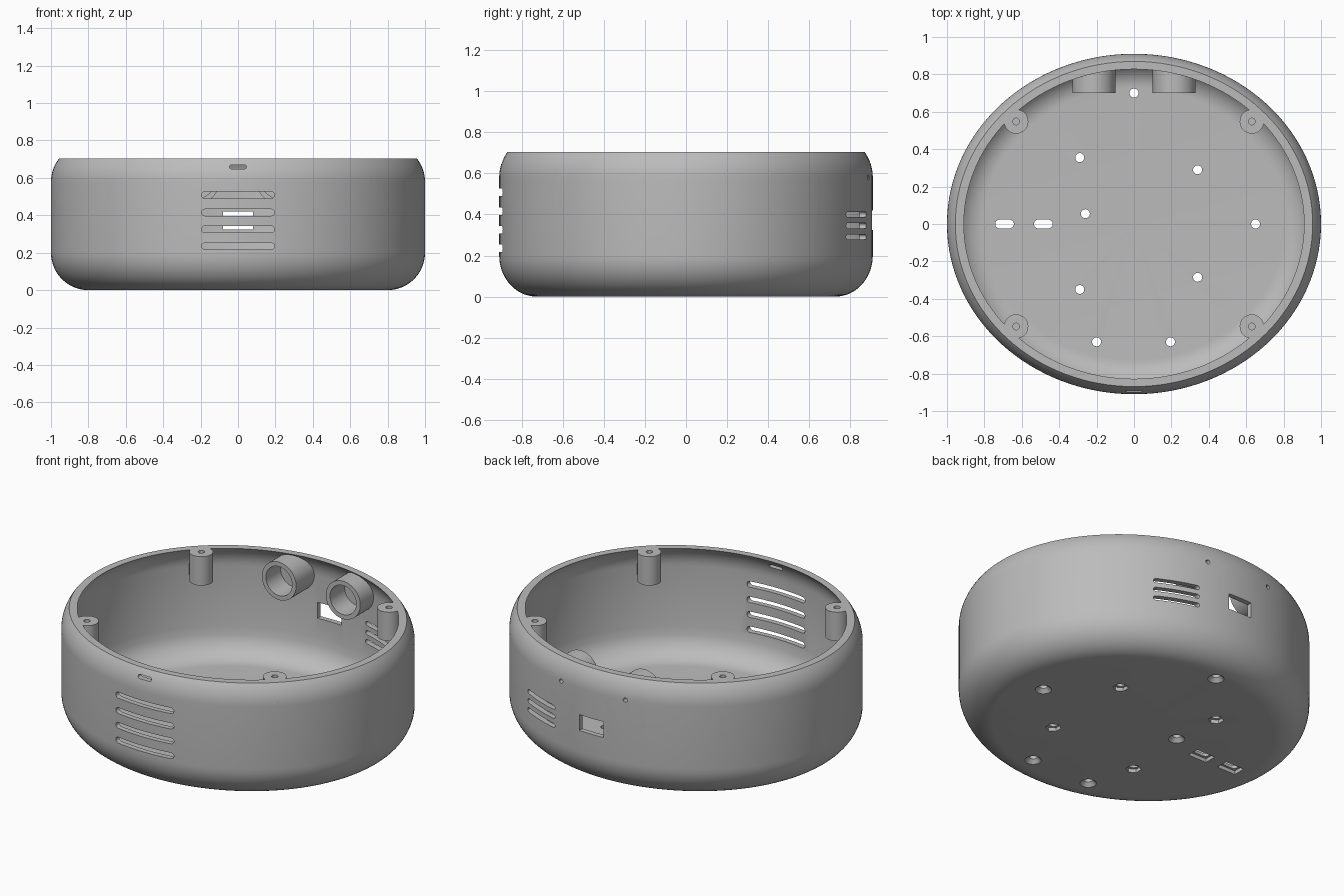
import bpy, bmesh, math
from mathutils import Matrix, Vector

if "Cube" in bpy.data.objects:
    bpy.data.objects.remove(bpy.data.objects["Cube"])

SEG, RY, TOP = 128, 0.91, 0.705
grey = bpy.data.materials.new("plain grey")
grey.diffuse_color = (0.5, 0.5, 0.5, 1)
grey.use_nodes = True
grey.node_tree.nodes["Principled BSDF"].inputs["Base Color"].default_value = grey.diffuse_color


def to_object(bm, name):
    bmesh.ops.recalc_face_normals(bm, faces=bm.faces)
    me = bpy.data.meshes.new(name)
    bm.to_mesh(me)
    bm.free()
    me.materials.append(grey)
    ob = bpy.data.objects.new(name, me)
    bpy.context.collection.objects.link(ob)
    return ob


def boolean(ob, other, op):
    m = ob.modifiers.new("bool", 'BOOLEAN')
    m.operation, m.solver, m.object = op, 'EXACT', other
    bpy.context.view_layer.objects.active = ob
    bpy.ops.object.modifier_apply(modifier=m.name)


def consume(ob, other, op):
    boolean(ob, other, op)
    bpy.data.objects.remove(other)


def arc(cx, cz, r, a0, a1, n):
    return [(cx + r * math.cos(math.radians(a0 + (a1 - a0) * i / n)),
             cz + r * math.sin(math.radians(a0 + (a1 - a0) * i / n))) for i in range(n + 1)]


def lathe(bm, profile):
    """Spin a profile that begins and ends on the axis into an elliptical solid."""
    rings = []
    for r, z in profile:
        if r < 1e-6:
            rings.append([bm.verts.new((0, 0, z))])
        else:
            rings.append([bm.verts.new((r * math.cos(2 * math.pi * i / SEG),
                                        RY * r * math.sin(2 * math.pi * i / SEG), z))
                          for i in range(SEG)])
    for a, b in zip(rings, rings[1:]):
        for i in range(SEG):
            j = (i + 1) % SEG
            quad = [a[i % len(a)], a[j % len(a)], b[j % len(b)], b[i % len(b)]]
            bm.faces.new(list(dict.fromkeys(quad)))


def cyl(bm, x, y, z0, z1, r0, r1=None, n=32):
    """Upright cylinder, cone or hexagonal prism."""
    bmesh.ops.create_cone(bm, cap_ends=True, segments=n, radius1=r0,
                          radius2=r0 if r1 is None else r1, depth=z1 - z0,
                          matrix=Matrix.Translation((x, y, (z0 + z1) / 2)))


def cyl_y(bm, x, z, y0, y1, r, n=48):
    """Cylinder lying front to back."""
    bmesh.ops.create_cone(bm, cap_ends=True, segments=n, radius1=r, radius2=r, depth=y1 - y0,
                          matrix=Matrix.Translation((x, (y0 + y1) / 2, z))
                          @ Matrix.Rotation(math.pi / 2, 4, 'X'))


def box(bm, centre, size, turn=0):
    bmesh.ops.create_cube(bm, size=1, matrix=Matrix.Translation(centre)
                          @ Matrix.Rotation(turn, 4, 'Z') @ Matrix.Diagonal((*size, 1)))


def slot(bm, centre, w, h, depth, upright=False):
    """Rounded slot prism, w along x, cutting along y (or along z if upright)."""
    r, hw = h / 2, w / 2 - h / 2
    pts = arc(hw, 0, r, -90, 90, 8) + arc(-hw, 0, r, 90, 270, 8)
    c = Vector(centre)
    ends = []
    for d in (-depth / 2, depth / 2):
        ends.append([bm.verts.new(c + Vector((u, v, d) if upright else (u, d, v))) for u, v in pts])
    bm.faces.new(ends[0])
    bm.faces.new(ends[1][::-1])
    for i in range(len(pts)):
        j = (i + 1) % len(pts)
        bm.faces.new((ends[0][i], ends[0][j], ends[1][j], ends[1][i]))


# Outer and inner solids of the case
tz = 0.579
top_angle = math.degrees(math.asin((TOP - tz) / 0.2))
outer = [(0, 0)] + arc(0.8, 0.2, 0.2, -90, 0, 14) + arc(0.8, tz, 0.2, 0, top_angle, 8) + [(0, TOP)]
wr = 0.167
lip = math.degrees(math.asin((TOP - tz) / wr))
inner = ([(0, 0.04)] + arc(0.8, 0.2, 0.16, -90, 0, 14)[:-1] + [(0.965, 0.21)]
         + arc(0.8, tz, wr, 0, lip, 8) + [(0.915, 0.75), (0, 0.75)])

bm = bmesh.new()
lathe(bm, outer)
envelope = to_object(bm, "envelope")
bm = bmesh.new()
lathe(bm, outer)
case = to_object(bm, "round_case")
bm = bmesh.new()
lathe(bm, inner)
consume(case, to_object(bm, "cavity"), 'DIFFERENCE')

# Screw bosses with a web into the wall, and two tubes on the back wall
posts = [(sx * 0.63, sy * 0.548) for sx in (-1, 1) for sy in (-1, 1)]
for x, y in posts:
    bm = bmesh.new()
    cyl(bm, x, y, 0.53, 0.8, 0.065)
    boss = to_object(bm, "boss")
    bm = bmesh.new()
    a = math.atan2(y, x)
    box(bm, (x + 0.06 * math.cos(a), y + 0.06 * math.sin(a), 0.665), (0.12, 0.09, 0.27), a)
    consume(boss, to_object(bm, "web"), 'UNION')
    boolean(boss, envelope, 'INTERSECT')
    consume(case, boss, 'UNION')
for x in (-0.215, 0.215):
    bm = bmesh.new()
    cyl_y(bm, x, 0.58, 0.70, 1.0, 0.115)
    tube = to_object(bm, "tube")
    boolean(tube, envelope, 'INTERSECT')
    consume(case, tube, 'UNION')
bpy.data.objects.remove(envelope)

# First cuts: vents, floor holes, boss holes, tube pin holes, back window
round_holes = [(0, 0.70), (-0.26, 0.055), (0.65, 0), (-0.2, -0.63), (0.195, -0.63)]
nut_holes = [(-0.29, 0.355), (0.34, 0.29), (0.34, -0.285), (-0.29, -0.35)]
bm = bmesh.new()
for z in (0.235, 0.325, 0.415, 0.508):
    slot(bm, (0, -0.9, z), 0.39, 0.036, 0.3)
slot(bm, (0, -0.9, 0.659), 0.09, 0.022, 0.3)
for z in (0.29, 0.345, 0.40):
    slot(bm, (0.39, 0.83, z), 0.25, 0.026, 0.4)
box(bm, (0, 0.9, 0.372), (0.16, 0.3, 0.096))
for x, y in round_holes + nut_holes:
    cyl(bm, x, y, -0.05, 0.1, 0.024, n=24)
for x in (-0.692, -0.485):
    slot(bm, (x, 0, 0.02), 0.1, 0.048, 0.14, True)
for x, y in posts:
    cyl(bm, x, y, 0.58, 0.8, 0.018, n=20)
for x in (-0.215, 0.215):
    cyl_y(bm, x, 0.58, 0.80, 1.0, 0.013, 16)
consume(case, to_object(bm, "through_cuts"), 'DIFFERENCE')

# Second cuts: tube bores, countersinks, nut pockets, slot recesses
bm = bmesh.new()
for x in (-0.215, 0.215):
    cyl_y(bm, x, 0.58, 0.6, 0.84, 0.088)
for x, y in round_holes:
    cyl(bm, x, y, -0.01, 0.022, 0.055, 0.024, 24)
for x, y in nut_holes:
    cyl(bm, x, y, -0.01, 0.022, 0.043, n=6)
for x in (-0.692, -0.485):
    box(bm, (x, 0, 0.005), (0.125, 0.075, 0.034))
consume(case, to_object(bm, "recess_cuts"), 'DIFFERENCE')

# Smooth curved walls, sharp edges kept
case.data.materials.clear()
case.data.materials.append(grey)
bpy.ops.object.select_all(action='DESELECT')
case.select_set(True)
bpy.context.view_layer.objects.active = case
bpy.ops.object.shade_smooth_by_angle(angle=math.radians(30))
